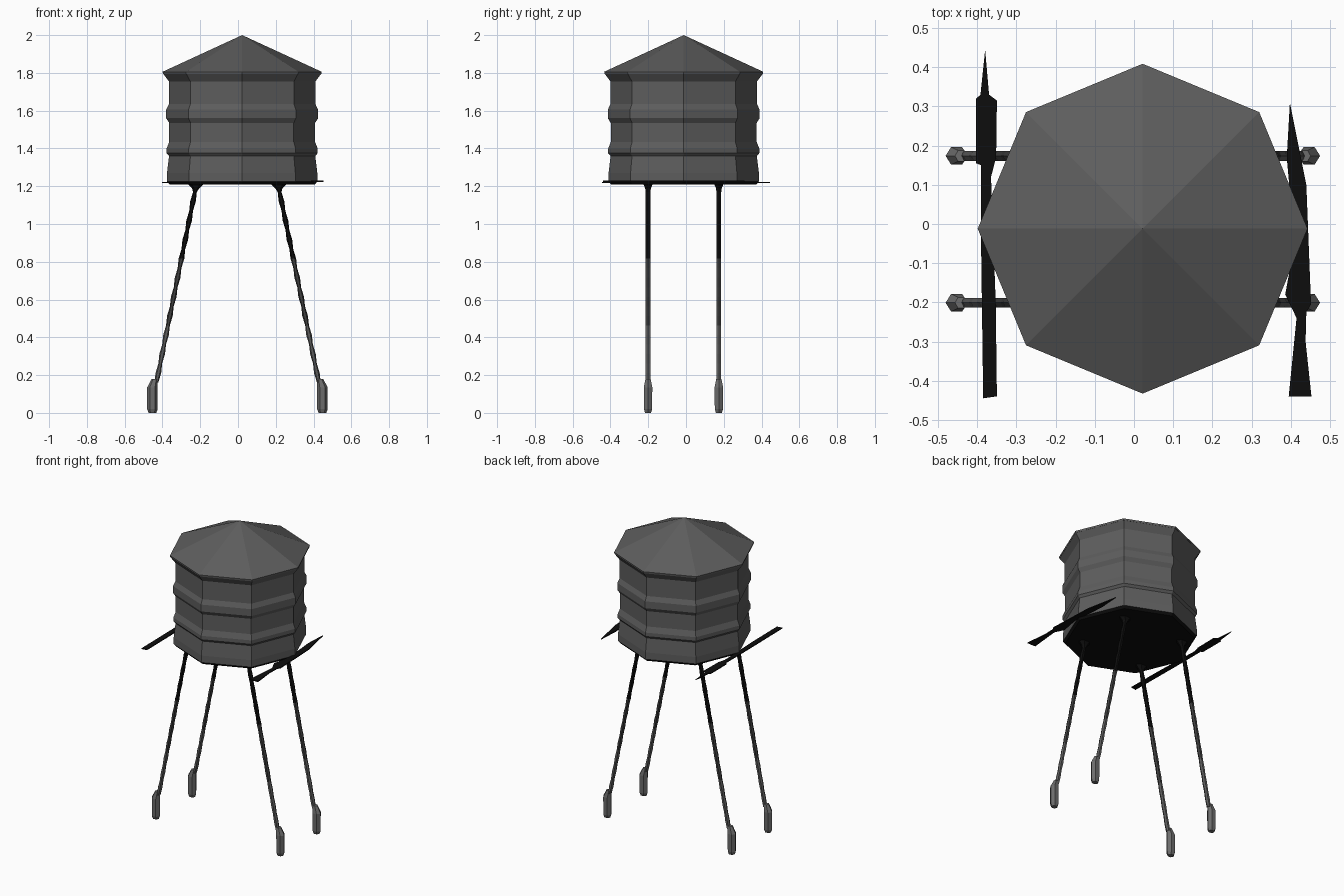
import bpy, bmesh, math

if "Cube" in bpy.data.objects:
    bpy.data.objects.remove(bpy.data.objects["Cube"])

CX, CY = 0.022, -0.012


def material(name, value):
    mat = bpy.data.materials.new(name)
    mat.diffuse_color = (value, value, value, 1)
    mat.use_nodes = True
    mat.node_tree.nodes["Principled BSDF"].inputs["Base Color"].default_value = mat.diffuse_color
    return mat


CHARCOAL = material("charcoal", 0.11)
BLACK = material("black", 0.004)
DARK = material("dark_grey", 0.05)
FOOT_GREY = material("foot_grey", 0.15)


def finish(name, bm, mat):
    bmesh.ops.recalc_face_normals(bm, faces=bm.faces)
    mesh = bpy.data.meshes.new(name)
    bm.to_mesh(mesh)
    bm.free()
    mesh.materials.append(mat)
    obj = bpy.data.objects.new(name, mesh)
    bpy.context.collection.objects.link(obj)
    return obj


def loft(name, rings, sides, mat):
    """Flat-shaded tube through horizontal rings (x, y, z, rx, ry)."""
    bm = bmesh.new()
    loops = []
    for x, y, z, rx, ry in rings:
        if rx == 0:
            loops.append([bm.verts.new((x, y, z))])
            continue
        angles = [math.tau * i / sides for i in range(sides)]
        loops.append([bm.verts.new((x + rx * math.cos(a), y + ry * math.sin(a), z))
                      for a in angles])
    for lo, hi in zip(loops, loops[1:]):
        for i in range(sides):
            j = (i + 1) % sides
            if len(hi) == 1:
                bm.faces.new((lo[i], lo[j], hi[0]))
            else:
                bm.faces.new((lo[i], lo[j], hi[j], hi[i]))
    bm.faces.new(loops[0][::-1])
    if len(loops[-1]) > 1:
        bm.faces.new(loops[-1])
    return finish(name, bm, mat)


def paint(obj, mat, test):
    """Give a second material to the faces that pass the test."""
    obj.data.materials.append(mat)
    slot = len(obj.data.materials) - 1
    for p in obj.data.polygons:
        if test(p):
            p.material_index = slot


def plank(name, outline, z, thickness=0.006):
    bm = bmesh.new()
    face = bm.faces.new([bm.verts.new((x, y, z)) for x, y in outline])
    up = bmesh.ops.extrude_face_region(bm, geom=[face])
    verts = [v for v in up["geom"] if isinstance(v, bmesh.types.BMVert)]
    bmesh.ops.translate(bm, verts=verts, vec=(0, 0, thickness))
    return finish(name, bm, BLACK)


# Octagonal tank with two raised hoops, flared under the roof, black underside
tank_profile = [(0.385, 1.21), (0.398, 1.225), (0.398, 1.27), (0.387, 1.36),
                (0.400, 1.375), (0.400, 1.40), (0.386, 1.435), (0.386, 1.535),
                (0.402, 1.56), (0.402, 1.605), (0.388, 1.635), (0.388, 1.755),
                (0.418, 1.795)]
tank = loft("tank", [(CX, CY, z, r, r) for r, z in tank_profile], 8, CHARCOAL)
paint(tank, BLACK, lambda p: p.center.z < 1.22)

# Eight-sided pointed roof
loft("roof", [(CX, CY, 1.795, 0.419, 0.419), (CX, CY, 1.806, 0.421, 0.421),
              (CX, CY, 2.0, 0, 0)], 8, CHARCOAL)

# Thin, uneven planks under the tank edges
plank("left_plank", [(-0.385, -0.445), (-0.35, -0.44), (-0.353, -0.20),
                     (-0.365, 0.12), (-0.352, 0.17), (-0.35, 0.315),
                     (-0.37, 0.33), (-0.38, 0.445), (-0.392, 0.33),
                     (-0.403, 0.32), (-0.403, 0.155), (-0.39, 0.15),
                     (-0.39, -0.08)], 1.217)
plank("right_plank", [(0.395, -0.44), (0.453, -0.44), (0.438, -0.30),
                      (0.44, -0.225), (0.452, -0.205), (0.44, 0.10),
                      (0.398, 0.31), (0.39, 0.17), (0.41, -0.05),
                      (0.386, -0.18), (0.415, -0.24)], 1.223)

# Splayed legs with knobbly shafts that darken upward, flared tops, block feet
for side, sx, top_x, low_x, foot_x in (("left", -1, -0.228, -0.432, -0.453),
                                       ("right", 1, 0.220, 0.428, 0.447)):
    for end, y in (("front", -0.201), ("back", 0.174)):
        steps = 20
        rings = []
        for i in range(steps + 1):
            t = i / steps
            r = 0.015 if i % 2 else 0.010
            rings.append((low_x + (top_x - low_x) * t, y, 0.16 + 1.01 * t, r, 0.0145))
        rings.append((top_x - sx * 0.004, y, 1.19, 0.02, 0.018))
        rings.append((top_x - sx * 0.004, y, 1.215, 0.045, 0.03))
        leg = loft(f"{end}_{side}_leg", rings, 6, CHARCOAL)
        paint(leg, DARK, lambda p: 0.45 < p.center.z <= 0.8)
        paint(leg, BLACK, lambda p: p.center.z > 0.8)
        loft(f"{end}_{side}_foot",
             [(foot_x, y, 0.0, 0.020, 0.018), (foot_x, y, 0.02, 0.028, 0.025),
              (foot_x, y, 0.135, 0.028, 0.026),
              (foot_x - sx * 0.012, y, 0.18, 0.016, 0.016)], 6, FOOT_GREY)
